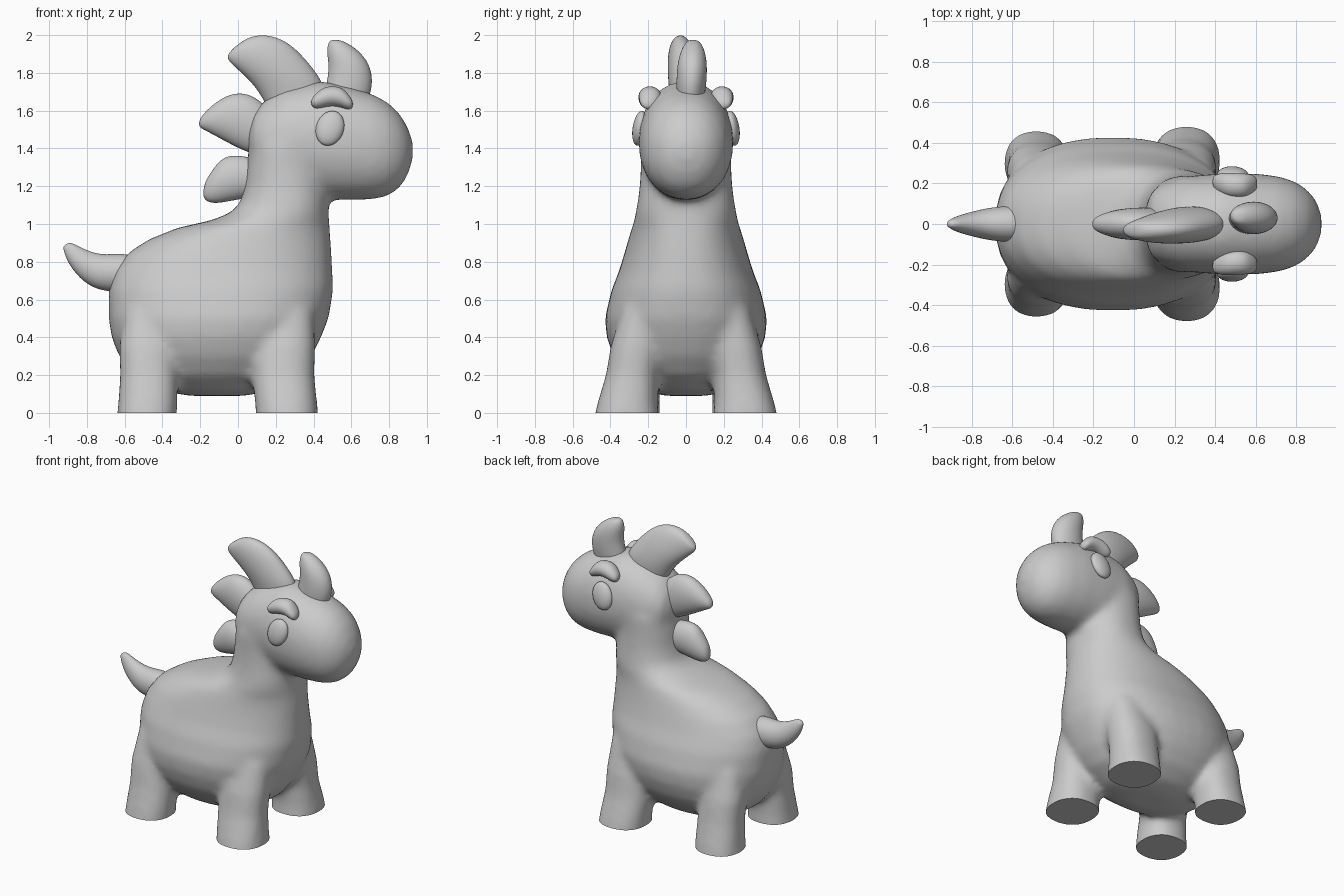
import bpy, bmesh, math
from mathutils import Vector


def loft(bm, rings, n=24, power=2.0, side=1):
    """Skin oval rings: each is (xa, za, xb, zb, y centre, y half width)."""
    loops = []
    for xa, za, xb, zb, yc, ry in rings:
        a, b = Vector((xa, side * yc, za)), Vector((xb, side * yc, zb))
        loop = []
        for i in range(n):
            t = 2 * math.pi * i / n
            c, s = math.cos(t), math.sin(t)
            c = math.copysign(abs(c) ** (2 / power), c)
            s = math.copysign(abs(s) ** (2 / power), s)
            loop.append(bm.verts.new((a + b) / 2 + (b - a) / 2 * c + Vector((0, ry * s, 0))))
        loops.append(loop)
    for p, q in zip(loops, loops[1:]):
        for i in range(n):
            j = (i + 1) % n
            bm.faces.new((p[i], p[j], q[j], q[i]))
    bm.faces.new(loops[0][::-1])
    bm.faces.new(loops[-1])


def finish(bm, name):
    bmesh.ops.recalc_face_normals(bm, faces=bm.faces)
    me = bpy.data.meshes.new(name)
    bm.to_mesh(me)
    bm.free()
    ob = bpy.data.objects.new(name, me)
    bpy.context.collection.objects.link(ob)
    for p in me.polygons:
        p.use_smooth = True
    return ob


def soft_part(name, rings, side=1):
    bm = bmesh.new()
    loft(bm, rings, 16, side=side)
    ob = finish(bm, name)
    m = ob.modifiers.new("soft", 'SUBSURF')
    m.levels = m.render_levels = 2
    return ob


bm = bmesh.new()
# torso and neck, as horizontal slices: z, x min, x max, y half width
torso = [(.09, -.26, .04, .12), (.12, -.42, .18, .22), (.2, -.56, .31, .32),
         (.3, -.63, .39, .385), (.4, -.67, .44, .42), (.5, -.685, .48, .43),
         (.65, -.685, .505, .395), (.75, -.655, .5, .355), (.85, -.58, .495, .325),
         (.92, -.47, .49, .305), (.98, -.32, .485, .287), (1.02, -.14, .482, .275),
         (1.06, -.04, .48, .267), (1.11, .01, .48, .257), (1.2, .035, .475, .245),
         (1.3, .045, .47, .24), (1.42, .06, .46, .24)]
loft(bm, [(x0, z, x1, z, 0, ry) for z, x0, x1, ry in torso], 40, 2.3)
# head, as slices along x: x, z min, z max, y half width
head = [(.055, 1.38, 1.5, .08), (.085, 1.3, 1.59, .16), (.14, 1.22, 1.655, .2),
        (.25, 1.16, 1.72, .235), (.43, 1.13, 1.76, .25), (.6, 1.125, 1.725, .25),
        (.72, 1.13, 1.685, .235), (.8, 1.15, 1.64, .208), (.86, 1.195, 1.58, .165),
        (.9, 1.26, 1.51, .115), (.925, 1.34, 1.44, .045)]
loft(bm, [(x, z0, x, z1, 0, ry) for x, z0, z1, ry in head], 32, 2.1)
# four legs
for s in (1, -1):
    loft(bm, [(.095, -.05, .43, -.05, .315, .178), (.09, .05, .42, .05, .31, .16),
              (.075, .2, .405, .2, .285, .14), (.07, .35, .41, .35, .26, .14),
              (.1, .55, .4, .55, .22, .12)], 24, 2.3, s)
    loft(bm, [(-.645, -.05, -.325, -.05, .3, .168), (-.635, .05, -.32, .05, .295, .155),
              (-.625, .2, -.32, .2, .275, .14), (-.63, .35, -.32, .35, .25, .14),
              (-.6, .55, -.34, .55, .21, .12)], 24, 2.3, s)
body = finish(bm, "body")
# merge into one soft skin
m = body.modifiers.new("merge", 'REMESH')
m.mode, m.voxel_size, m.use_smooth_shade = 'VOXEL', .022, True
m = body.modifiers.new("relax", 'SMOOTH')
m.factor, m.iterations = .5, 12
dg = bpy.context.evaluated_depsgraph_get()
me = bpy.data.meshes.new_from_object(body.evaluated_get(dg))
body.modifiers.clear()
# flat soles
bm = bmesh.new()
bm.from_mesh(me)
cut = bmesh.ops.bisect_plane(bm, geom=bm.verts[:] + bm.edges[:] + bm.faces[:],
                             plane_co=(0, 0, 0), plane_no=(0, 0, 1), clear_inner=True)
rim = [e for e in cut["geom_cut"] if isinstance(e, bmesh.types.BMEdge)]
bmesh.ops.holes_fill(bm, edges=rim, sides=0)
for f in bm.faces:
    f.smooth = f.calc_center_median().z > .001
bm.to_mesh(me)
bm.free()
body.data = me

# mane tufts, forelock and tail
soft_part("mane_top", [(.17, 1.58, .46, 1.66, 0, .08), (.13, 1.66, .455, 1.74, 0, .09),
                       (.085, 1.73, .42, 1.8, -.005, .092), (.025, 1.79, .335, 1.905, -.015, .085),
                       (-.025, 1.835, .245, 1.98, -.025, .07), (-.055, 1.865, .13, 2.01, -.03, .052),
                       (-.06, 1.9, .03, 1.98, -.03, .03)])
soft_part("mane_middle", [(.14, 1.36, .2, 1.58, 0, .07), (.09, 1.365, .14, 1.635, 0, .08),
                          (.03, 1.385, .07, 1.69, 0, .084), (-.05, 1.425, -.02, 1.7, 0, .08),
                          (-.12, 1.465, -.1, 1.66, 0, .066), (-.175, 1.495, -.165, 1.605, 0, .046),
                          (-.21, 1.515, -.205, 1.555, 0, .02)])
soft_part("mane_lower", [(.14, 1.15, .14, 1.33, 0, .07), (.05, 1.135, .05, 1.36, 0, .08),
                         (-.04, 1.12, -.03, 1.368, 0, .08), (-.115, 1.105, -.09, 1.35, 0, .07),
                         (-.165, 1.115, -.14, 1.28, 0, .05), (-.188, 1.145, -.178, 1.22, 0, .025)])
soft_part("forelock", [(.48, 1.6, .66, 1.6, .025, .06), (.455, 1.71, .7, 1.67, .025, .078),
                       (.475, 1.78, .718, 1.76, .03, .082), (.478, 1.85, .698, 1.85, .033, .08),
                       (.468, 1.91, .64, 1.92, .036, .066), (.475, 1.955, .57, 1.965, .038, .042),
                       (.49, 1.975, .53, 1.975, .038, .02)])
soft_part("tail", [(-.5, .64, -.5, .82, 0, .09), (-.64, .635, -.61, .85, 0, .093),
                   (-.755, .65, -.7, .838, 0, .08), (-.84, .71, -.77, .85, 0, .06),
                   (-.9, .79, -.83, .875, 0, .042), (-.925, .86, -.875, .9, 0, .024),
                   (-.925, .885, -.9, .9, 0, .01)])

# eyes and brows on both sides
for s, tag in ((1, "left"), (-1, "right")):
    bm = bmesh.new()
    bmesh.ops.create_uvsphere(bm, u_segments=24, v_segments=16, radius=1)
    for v in bm.verts:
        x, y, z = v.co
        v.co = (.487 + .075 * x + .012 * z, s * (.245 - .012 * z) + .038 * y, 1.507 + .092 * z)
    finish(bm, "eye_" + tag)
    soft_part("brow_" + tag, [(.385, 1.63, .388, 1.665, .21, .025), (.41, 1.605, .42, 1.7, .2, .05),
                              (.455, 1.615, .455, 1.725, .194, .06), (.5, 1.625, .5, 1.732, .19, .062),
                              (.55, 1.615, .55, 1.725, .19, .06), (.59, 1.6, .583, 1.69, .195, .05),
                              (.61, 1.62, .608, 1.655, .2, .025)], s)
